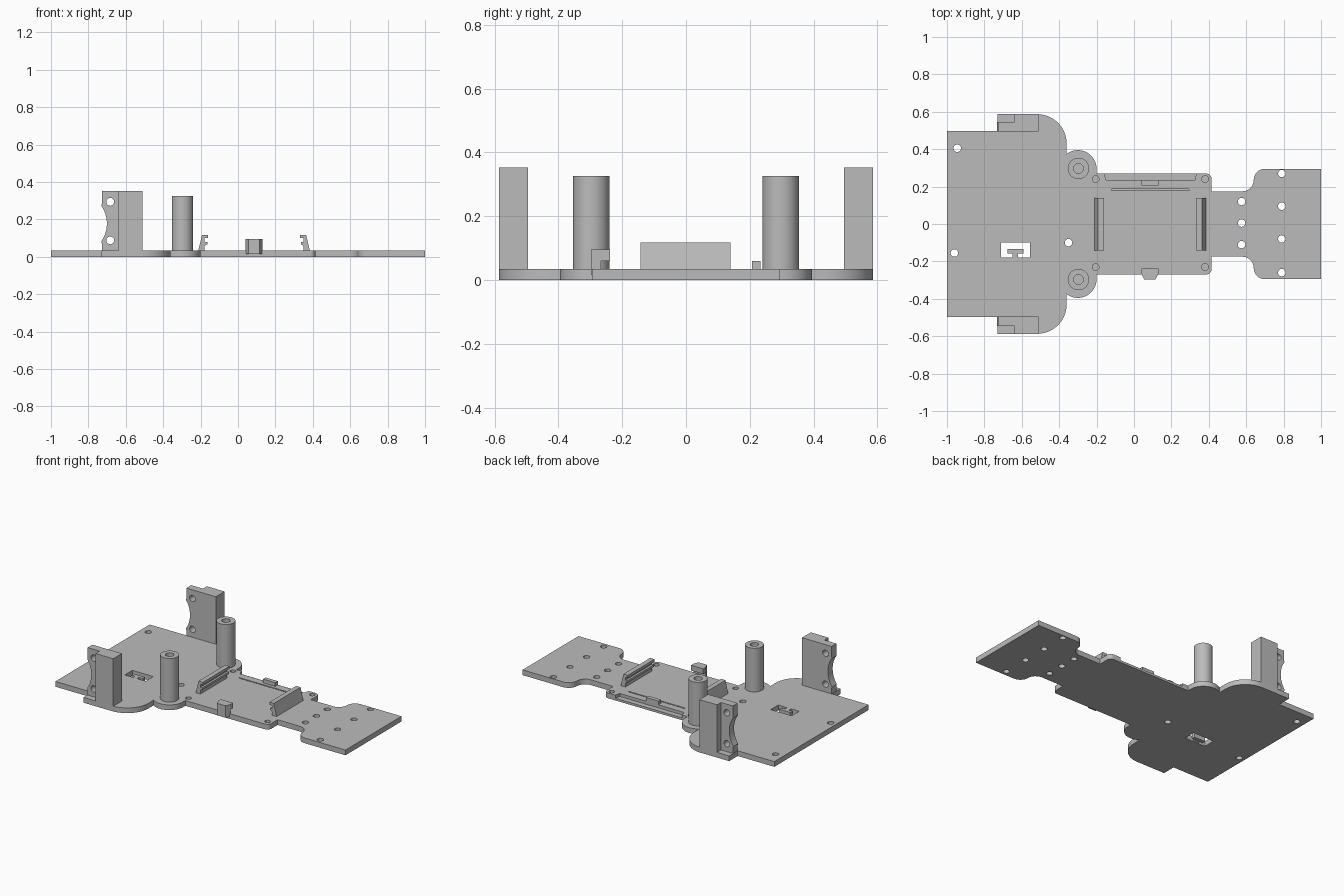
import bpy, bmesh
from math import sin, cos, radians

if "Cube" in bpy.data.objects:
    bpy.data.objects.remove(bpy.data.objects["Cube"])

grey = bpy.data.materials.new("plain grey")
grey.use_nodes = True
grey.diffuse_color = (0.5, 0.5, 0.5, 1)
grey.node_tree.nodes["Principled BSDF"].inputs["Base Color"].default_value = (0.5, 0.5, 0.5, 1)

TOP = 0.035  # upper face of the base plate


def arc(cx, cy, r, start, end, steps=12):
    angles = [radians(start + (end - start) * i / steps) for i in range(steps + 1)]
    return [(cx + r * cos(a), cy + r * sin(a)) for a in angles]


def circle(cx, cy, r, steps=24):
    return arc(cx, cy, r, 0, 360, steps)[:-1]


def rect(x0, x1, y0, y1):
    return [(x0, y0), (x1, y0), (x1, y1), (x0, y1)]


def prism(name, shapes, axis="z"):
    """Extrude each (outline, low, high) along the axis into one object."""
    bm = bmesh.new()
    for outline, low, high in shapes:
        def place(a, b, h):
            return (a, b, h) if axis == "z" else (a, h, b)
        lower = [bm.verts.new(place(a, b, low)) for a, b in outline]
        upper = [bm.verts.new(place(a, b, high)) for a, b in outline]
        bm.faces.new(lower)
        bm.faces.new(upper)
        for i in range(len(lower)):
            j = (i + 1) % len(lower)
            bm.faces.new((lower[i], lower[j], upper[j], upper[i]))
    bmesh.ops.recalc_face_normals(bm, faces=bm.faces)
    mesh = bpy.data.meshes.new(name)
    bm.to_mesh(mesh)
    bm.free()
    mesh.materials.append(grey)
    obj = bpy.data.objects.new(name, mesh)
    bpy.context.collection.objects.link(obj)
    return obj


def cut(obj, cutter):
    """Subtract the cutter, then discard it."""
    mod = obj.modifiers.new("cut", "BOOLEAN")
    mod.operation = "DIFFERENCE"
    mod.solver = "EXACT"
    mod.object = cutter
    bpy.ops.object.select_all(action="DESELECT")
    bpy.context.view_layer.objects.active = obj
    obj.select_set(True)
    bpy.ops.object.modifier_apply(modifier="cut")
    bpy.data.objects.remove(cutter)


def smooth(obj):
    bpy.ops.object.select_all(action="DESELECT")
    bpy.context.view_layer.objects.active = obj
    obj.select_set(True)
    bpy.ops.object.shade_smooth_by_angle(angle=radians(30))


# Base plate: half outline mirrored across the long axis
half = [(-1, 0.497), (-0.73, 0.497), (-0.73, 0.587)]
half += arc(-0.517, 0.43, 0.157, 90, 0)
half += arc(-0.3, 0.295, 0.1, 127, 0)
half += [(-0.2, 0.27)]
half += arc(0.385, 0.24, 0.03, 90, 0, 6)
half += [(0.415, 0.175)]
half += arc(0.58, 0.235, 0.06, -90, 0)
half += arc(0.70, 0.235, 0.06, 180, 90)
half += [(1, 0.295)]
plate = prism("base_plate", [(half + [(x, -y) for x, y in reversed(half)], 0, TOP)])

# Through holes, tool window, blind screw holes, groove and edge recess
holes = [(-0.945, 0.405), (-0.96, -0.155), (-0.35, -0.1)]
holes += [(0.575, y) for y in (0.12, 0.005, -0.11)]
holes += [(0.79, y) for y in (0.27, 0.095, -0.08, -0.26)]
cuts = [(circle(x, y, 0.02), -0.1, 0.1) for x, y in holes]
cuts += [(rect(-0.71, -0.555, -0.18, -0.1), -0.1, 0.1)]
cuts += [(circle(x, y, 0.018), 0.015, 0.1) for x in (-0.205, 0.38) for y in (0.24, -0.23)]
cuts += [(rect(-0.12, 0.295, 0.178, 0.186), 0.025, 0.1)]
cuts += [([(-0.165, 0.3), (-0.15, 0.234), (0.325, 0.234), (0.34, 0.3)], 0.015, 0.1)]
cut(plate, prism("plate_cutter", cuts))
smooth(plate)

# T-shaped tongue in the window
tongue = [(-0.65, -0.18), (-0.62, -0.18), (-0.62, -0.158), (-0.592, -0.158),
          (-0.592, -0.135), (-0.675, -0.135), (-0.675, -0.158), (-0.65, -0.158)]
prism("window_tongue", [(tongue, 0, TOP)])

# Hollow posts and side brackets on both sides
flange = [(-0.64, TOP), (-0.728, TOP), (-0.728, 0.07)]
flange += arc(-0.868, 0.178, 0.167, -35, 35)
flange += [(-0.728, 0.285), (-0.728, 0.352), (-0.64, 0.352)]
for side, s in (("left_side", 1), ("right_side", -1)):
    post = prism("post_" + side, [(circle(-0.297, s * 0.297, 0.057, 32), TOP, 0.326)])
    cut(post, prism("post_cutter", [(circle(-0.297, s * 0.297, 0.026), 0.15, 0.4)]))
    smooth(post)
    prism("bracket_block_" + side, [(rect(-0.64, -0.51, s * 0.495, s * 0.587), TOP, 0.352)])
    ear = prism("bracket_flange_" + side, [(flange, s * 0.495, s * 0.545)], "y")
    bores = [(circle(-0.683, z, 0.021), s * 0.4, s * 0.7) for z in (0.088, 0.294)]
    cut(ear, prism("flange_cutter", bores, "y"))
    smooth(ear)

# Facing rails with a slot along the inner side
rail = [(0.298, TOP), (0.278, 0.118), (0.246, 0.118), (0.246, 0.1), (0.264, 0.1),
        (0.264, 0.08), (0.25, 0.08), (0.25, 0.066), (0.264, 0.06), (0.264, TOP)]
for name, s in (("rear_rail", -1), ("nose_rail", 1)):
    prism(name, [([(0.086 + s * x, z) for x, z in rail], -0.142, 0.14)], "y")

# Edge clips: a tall hooked one and a low one
prism("hooked_clip_wall", [([(0.04, -0.266), (0.055, -0.298), (0.115, -0.298), (0.13, -0.266)],
                            0.015, 0.095)])
prism("hooked_clip_lip", [(rect(0.04, 0.13, -0.266, -0.238), 0.06, 0.095)])
prism("low_clip", [(rect(0.04, 0.13, 0.207, 0.224), TOP, 0.06),
                   (rect(0.04, 0.13, 0.224, 0.234), 0.015, 0.06)])
